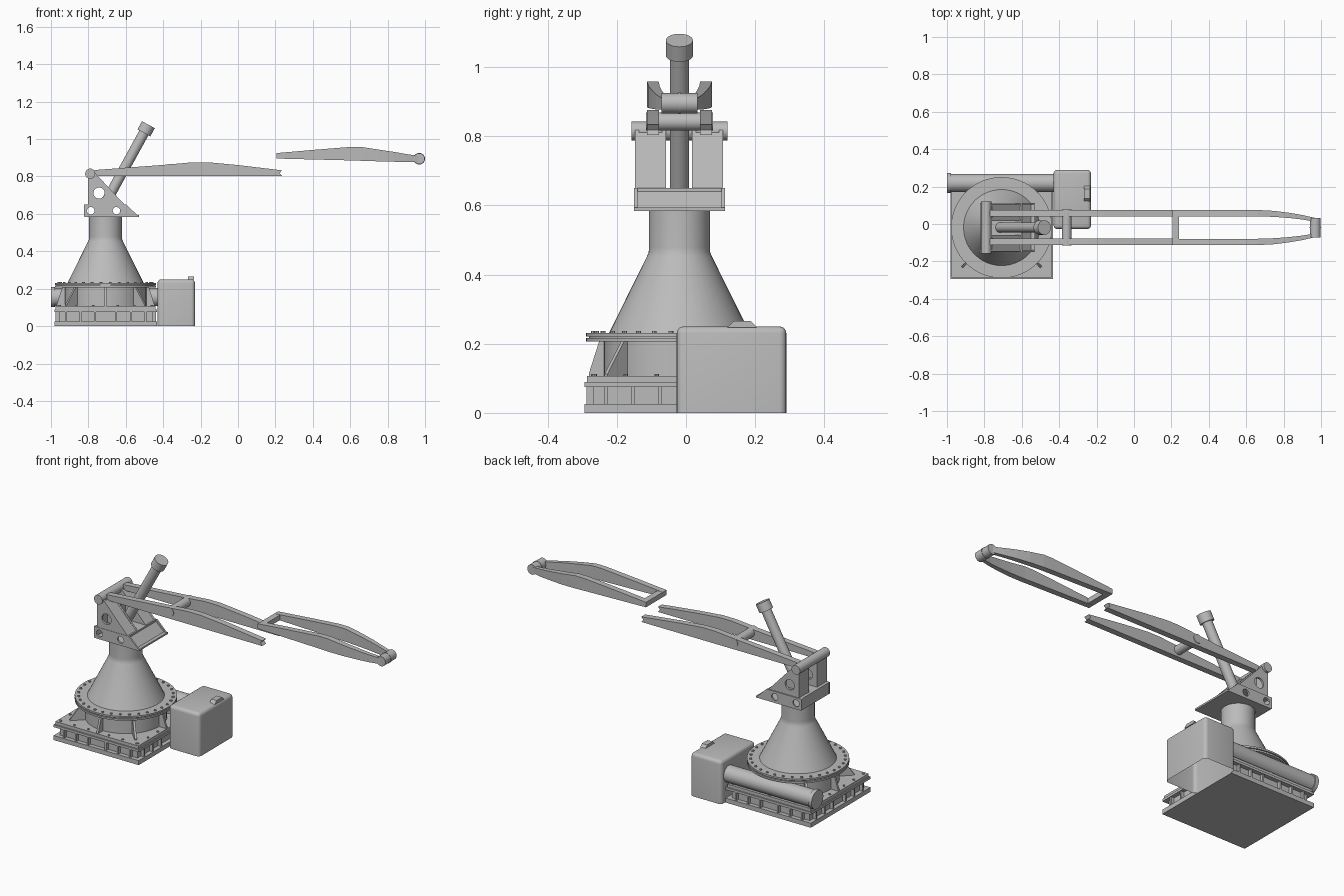
import bpy, bmesh, math
from mathutils import Vector

if "Cube" in bpy.data.objects:
    bpy.data.objects.remove(bpy.data.objects["Cube"])

grey = bpy.data.materials.new("machine grey")
grey.diffuse_color = (0.5, 0.5, 0.5, 1)
grey.use_nodes = True
grey.node_tree.nodes["Principled BSDF"].inputs["Base Color"].default_value = grey.diffuse_color
CX, CY = -0.708, -0.019          # pedestal axis
pi = math.pi


def finish(name, bm, smooth=True):
    bmesh.ops.recalc_face_normals(bm, faces=bm.faces)
    me = bpy.data.meshes.new(name)
    bm.to_mesh(me)
    bm.free()
    me.materials.append(grey)
    ob = bpy.data.objects.new(name, me)
    bpy.context.collection.objects.link(ob)
    if smooth:
        bpy.ops.object.select_all(action='DESELECT')
        ob.select_set(True)
        bpy.context.view_layer.objects.active = ob
        bpy.ops.object.shade_smooth_by_angle(angle=math.radians(35))
    return ob


def add_box(bm, x0, x1, y0, y1, z0, z1):
    v = bmesh.ops.create_cube(bm, size=1)['verts']
    for p in v:
        p.co = ((x0 + x1) / 2 + p.co.x * (x1 - x0), (y0 + y1) / 2 + p.co.y * (y1 - y0),
                (z0 + z1) / 2 + p.co.z * (z1 - z0))
    return v


def box(name, *dims):
    bm = bmesh.new()
    add_box(bm, *dims)
    return finish(name, bm, False)


def add_rod(bm, a, b, r, n=32):
    a, b = Vector(a), Vector(b)
    d = b - a
    v = bmesh.ops.create_cone(bm, cap_ends=True, segments=n, radius1=r, radius2=r, depth=d.length)['verts']
    q = Vector((0, 0, 1)).rotation_difference(d)
    for p in v:
        p.co = q @ p.co + (a + b) / 2


def rod(name, a, b, r, n=32):
    bm = bmesh.new()
    add_rod(bm, a, b, r, n)
    return finish(name, bm)


def add_prism(bm, pts, offset):
    """Polygon of 3D points extruded by an offset."""
    f = bm.faces.new([bm.verts.new(p) for p in pts])
    g = bmesh.ops.extrude_face_region(bm, geom=[f])['geom']
    bmesh.ops.translate(bm, vec=offset, verts=[e for e in g if isinstance(e, bmesh.types.BMVert)])


def plate(name, outline, holes, y, t):
    """Upright x-z plate with round holes (x, z, r), centred on y."""
    cu = bpy.data.curves.new(name, 'CURVE')
    cu.dimensions, cu.fill_mode, cu.extrude = '2D', 'BOTH', t / 2
    rings = [outline] + [[(x + r * math.cos(i * pi / 12), z + r * math.sin(i * pi / 12))
                          for i in range(24)] for x, z, r in holes]
    for ring in rings:
        s = cu.splines.new('POLY')
        s.points.add(len(ring) - 1)
        for p, (x, z) in zip(s.points, ring):
            p.co = (x, z, 0, 1)
        s.use_cyclic_u = True
    tmp = bpy.data.objects.new(name, cu)
    me = bpy.data.meshes.new_from_object(tmp)
    bm = bmesh.new()
    bm.from_mesh(me)
    bpy.data.objects.remove(tmp)
    bpy.data.meshes.remove(me)
    bmesh.ops.remove_doubles(bm, verts=bm.verts, dist=1e-5)
    for v in bm.verts:
        v.co = (v.co.x, y - v.co.z, v.co.y)
    return finish(name, bm)


# square base: stacked plates around an inset wall
for name, h, z0, z1 in [("base_bottom_plate", .274, 0, .026), ("base_wall", .25, .026, .075),
                        ("base_upper_plate", .274, .075, .089), ("base_deck", .267, .089, .107)]:
    box(name, CX - h, CX + h, CY - h, CY + h, z0, z1)

# base ribs and deck bolts
bm = bmesh.new()
bolts = bmesh.new()
for u in (-.213, -.135, -.057, .057, .135, .213):
    for s in (-1, 1):
        w = .005
        for dx, dy, hx, hy in [(u, s * .258, w, .011), (s * .258, u, .011, w)]:
            add_box(bm, CX + dx - hx, CX + dx + hx, CY + dy - hy, CY + dy + hy, .026, .075)
        for dx, dy in [(u * 1.15, s * .25), (s * .25, u * 1.15)]:
            add_rod(bolts, (CX + dx, CY + dy, .107), (CX + dx, CY + dy, .113), .006, 8)
finish("base_ribs", bm, False)
finish("deck_bolts", bolts, False)

# turntable drum with sloped gussets
rod("drum", (CX, CY, .107), (CX, CY, .207), .218, 48)
bm = bmesh.new()
for i in range(8):
    a = i * pi / 4
    d, n = Vector((math.cos(a), math.sin(a), 0)), Vector((-math.sin(a), math.cos(a), 0)) * .006
    o = Vector((CX, CY, 0)) - n
    rb = .30 if i % 2 else .262
    add_prism(bm, [o + d * r + Vector((0, 0, z)) for r, z in
                   [(.2, .107), (rb, .107), (rb, .113), (.232, .207), (.2, .207)]], n * 2)
finish("drum_gussets", bm, False)

# double flange and its ring of bolts
rod("lower_flange", (CX, CY, .206), (CX, CY, .216), .27, 64)
rod("flange_core", (CX, CY, .216), (CX, CY, .221), .262, 64)
rod("upper_flange", (CX, CY, .221), (CX, CY, .231), .27, 64)
bm = bmesh.new()
for i in range(32):
    a = (i + .5) * pi / 16
    x, y = CX + .25 * math.cos(a), CY + .25 * math.sin(a)
    add_rod(bm, (x, y, .231), (x, y, .237), .007, 8)
finish("flange_bolts", bm, False)

# conical pedestal with a straight neck
bm = bmesh.new()
prof = [(0, .23), (.204, .23), (.198, .242), (.094, .452), (.089, .464), (.088, .478), (.088, .585), (0, .585)]
vs = [bm.verts.new((CX + r, CY, z)) for r, z in prof]
es = [bm.edges.new(e) for e in zip(vs, vs[1:])]
bmesh.ops.spin(bm, geom=vs + es, cent=(CX, CY, 0), axis=(0, 0, 1), angle=2 * pi, steps=48)
bmesh.ops.remove_doubles(bm, verts=bm.verts, dist=1e-5)
finish("pedestal", bm)

# horizontal drive cylinder behind the drum
rod("drive_cylinder", (-.985, .22, .155), (-.42, .22, .155), .048)
rod("drive_end_cap", (-1, .22, .155), (-.978, .22, .155), .054)

# rounded power housing, open underneath, with a filler bump
bm = bmesh.new()
add_box(bm, -.43, -.23, -.027, .29, 0, .25)
bmesh.ops.delete(bm, geom=[f for f in bm.faces if f.calc_center_median().z < .01], context='FACES_ONLY')
bmesh.ops.bevel(bm, geom=[e for e in bm.edges if len(e.link_faces) == 2], offset=.02, segments=4,
                profile=.5, affect='EDGES')
finish("power_housing", bm)
bm = bmesh.new()
add_prism(bm, [(-.268, y, z) for y, z in [(.12, .247), (.137, .265), (.188, .265), (.205, .247)]], (.034, 0, 0))
finish("housing_bump", bm, False)

# turret tray: floor, top, rear wall, sloped nose and drilled sides
y0, y1 = -.15, .113
box("tray_floor", -.82, -.53, y0, y1, .583, .593)
box("tray_top", -.82, -.60, y0, y1, .638, .65)
box("tray_rear", -.82, -.81, y0, y1, .59, .64)
bm = bmesh.new()
add_prism(bm, [(x, y0 + .008, z) for x, z in [(-.605, .645), (-.617, .64), (-.562, .588), (-.545, .588)]],
          (0, y1 - y0 - .016, 0))
finish("tray_nose", bm, False)
for y in (y0 + .005, y1 - .005):
    plate("tray_side", [(-.823, .585), (-.53, .585), (-.597, .65), (-.823, .65)],
          [(-.787, .617, .02), (-.65, .617, .02)], y, .01)

# twin uprights, each made of drilled cheeks, a rear web and a sloped web
for a, b in ((-.148, -.058), (.017, .107)):
    for y in (a + .006, b - .006):
        plate("upright_cheek", [(-.803, .648), (-.605, .648), (-.765, .82), (-.78, .835), (-.803, .825)],
              [(-.743, .711, .03)], y, .012)
    box("upright_rear_web", -.802, -.792, a + .01, b - .01, .648, .80)
    bm = bmesh.new()
    add_prism(bm, [(x, a + .01, z) for x, z in [(-.607, .648), (-.625, .648), (-.772, .806), (-.758, .81)]],
              (0, b - a - .02, 0))
    finish("upright_sloped_web", bm, False)
rod("boom_pivot_pin", (-.79, -.157, .815), (-.79, .12, .815), .027)

# luffing ram
top, foot = Vector((-.479, CY, 1.077)), Vector((-.716, CY, .645))
axis = (top - foot).normalized()
rod("ram_tube", foot, top - axis * .02, .0275)
rod("ram_cap", top - axis * .05, top, .039)

# lower boom: paired girders and a cross tube
for s in (-1, 1):
    bm = bmesh.new()
    outline = [(-.795, .803), (.235, .803), (.222, .818), (.235, .833), (.0, .861), (-.16, .876),
               (-.24, .876), (-.4, .862), (-.76, .835), (-.795, .828)]
    add_prism(bm, [(x, CY + s * .094, z) for x, z in outline], (0, -s * .035, 0))
    finish("lower_boom_girder", bm, False)
rod("lower_boom_cross_tube", (-.36, CY - .097, .842), (-.36, CY + .097, .842), .026)

# upper boom: girders that bend inward toward the tip (x, outer offset, width, bottom, top)
stations = [(.205, .094, .034, .896, .925), (.4, .094, .034, .891, .942), (.6, .094, .034, .886, .958),
            (.66, .094, .034, .884, .958), (.75, .089, .032, .881, .944), (.83, .079, .028, .879, .932),
            (.9, .067, .024, .877, .92), (.97, .051, .02, .877, .91)]
for s in (-1, 1):
    bm = bmesh.new()
    rings = [[bm.verts.new((x, CY + s * o, z)) for o, z in
              [(off, lo), (off, hi), (off - w, hi), (off - w, lo)]] for x, off, w, lo, hi in stations]
    for p, q in zip(rings, rings[1:]):
        for i in range(4):
            bm.faces.new((p[i], p[(i + 1) % 4], q[(i + 1) % 4], q[i]))
    bm.faces.new(rings[0])
    bm.faces.new(rings[-1])
    finish("upper_boom_girder", bm, False)
box("upper_boom_cross_plate", .205, .24, CY - .062, CY + .062, .896, .925)

# boom tip pin and its thin central lug
rod("boom_tip_pin", (.969, CY - .052, .895), (.969, CY + .052, .895), .029)
rod("boom_tip_lug", (.969, CY - .003, .895), (.969, CY + .003, .895), .031)
